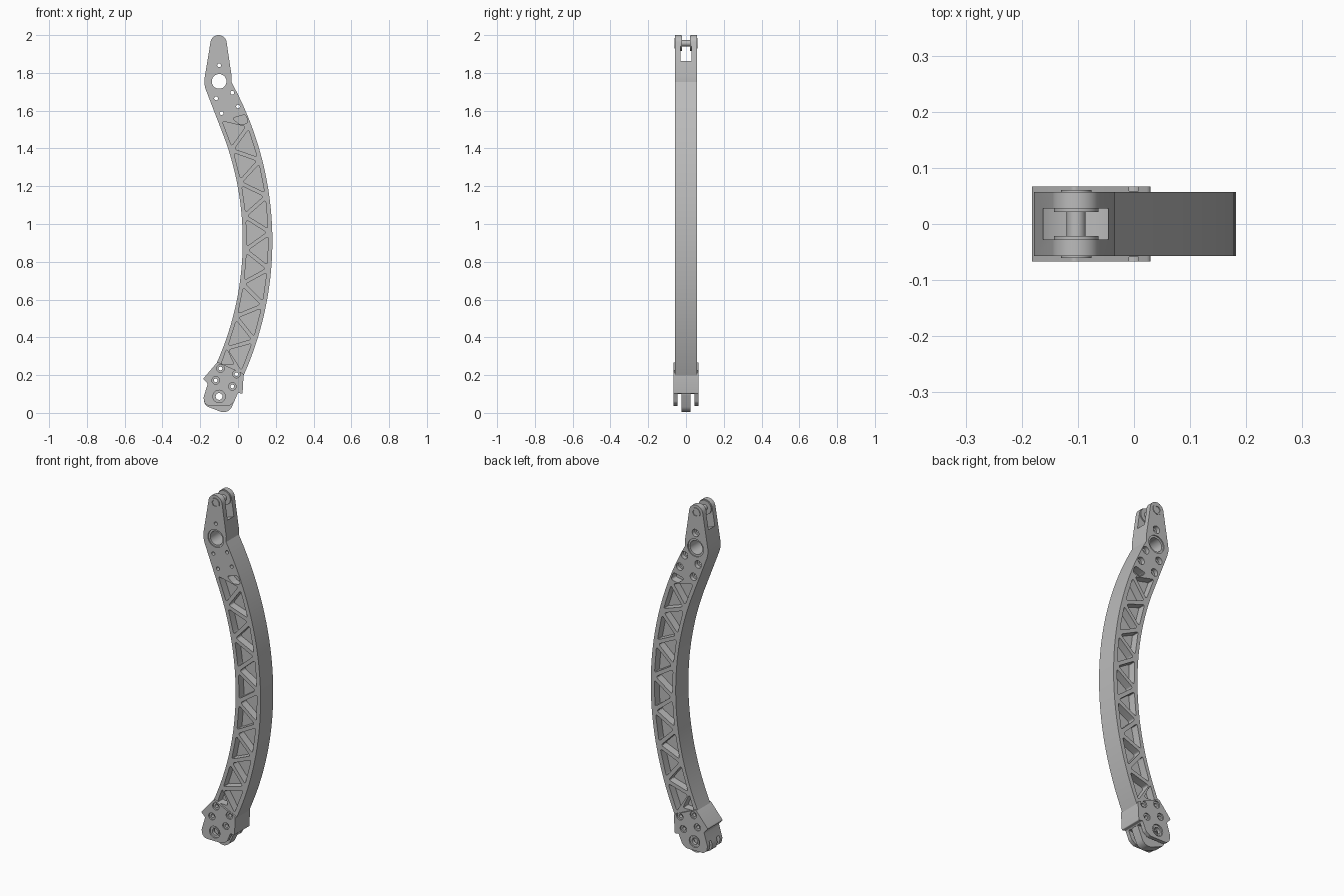
import bpy, bmesh, math
from mathutils import Vector

cube = bpy.data.objects.get("Cube")
if cube:
    bpy.data.objects.remove(cube)

metal = bpy.data.materials.new("satin_grey")
metal.use_nodes = True
GREY = (0.5, 0.5, 0.5, 1)
metal.diffuse_color = GREY
metal.node_tree.nodes["Principled BSDF"].inputs["Base Color"].default_value = GREY

# Main proportions: the beam is a slice of a ring in the xz plane
CX, CZ, R_IN, R_OUT = -1.558, 0.91, 1.583, 1.74
HALF, PLATE, WEB = 0.057, 0.067, 0.013
PIN = (-0.103, 1.957)
BORE = (-0.1, 1.755)
PIVOT = (-0.1, 0.087)
STEP = 0.056


def polar(r, a):
    return (CX + r * math.cos(a), CZ + r * math.sin(a))


def arc(r, a0, a1, n):
    return [polar(r, a0 + (a1 - a0) * i / n) for i in range(n + 1)]


def circle(c, r, n=32, a0=0.0, a1=math.tau):
    return [(c[0] + r * math.cos(a0 + (a1 - a0) * i / n),
             c[1] + r * math.sin(a0 + (a1 - a0) * i / n)) for i in range(n)]


def rounded(pts, d, n=5):
    """Replace each corner with a small curve."""
    out = []
    for i, p in enumerate(pts):
        p = Vector(p)
        ends = []
        for q in (pts[i - 1], pts[(i + 1) % len(pts)]):
            e = Vector(q) - p
            ends.append(p + e.normalized() * min(d, e.length * 0.45))
        for k in range(n + 1):
            t = k / n
            v = ends[0] * (1 - t) ** 2 + p * 2 * t * (1 - t) + ends[1] * t * t
            out.append((v.x, v.y))
    return out


def solid(name, prisms):
    """One object from (profile, y0, y1) prisms."""
    bm = bmesh.new()
    for pts, y0, y1 in prisms:
        face = bm.faces.new([bm.verts.new((x, y0, z)) for x, z in pts])
        ext = bmesh.ops.extrude_face_region(bm, geom=[face])
        verts = [g for g in ext["geom"] if isinstance(g, bmesh.types.BMVert)]
        bmesh.ops.translate(bm, verts=verts, vec=(0, y1 - y0, 0))
    bmesh.ops.recalc_face_normals(bm, faces=bm.faces)
    me = bpy.data.meshes.new(name)
    bm.to_mesh(me)
    bm.free()
    me.materials.append(metal)
    ob = bpy.data.objects.new(name, me)
    bpy.context.collection.objects.link(ob)
    return ob


def cut(ob, prisms):
    """Subtract prisms from an object and discard the cutter."""
    cutter = solid("cutter", prisms)
    cutter.hide_render = True
    mod = ob.modifiers.new("cut", "BOOLEAN")
    mod.operation, mod.solver, mod.object = "DIFFERENCE", "EXACT", cutter
    dg = bpy.context.evaluated_depsgraph_get()
    me = bpy.data.meshes.new_from_object(ob.evaluated_get(dg))
    ob.modifiers.clear()
    ob.data = me
    bpy.data.objects.remove(cutter)


def both_sides(pts, inner, outer):
    return [(pts, inner, outer), (pts, -outer, -inner)]


def through(c, r):
    return (circle(c, r, 24), -0.1, 0.1)


# Curved beam with its tapered fork head
tip = circle(PIN, 0.043, 20, math.radians(8), math.radians(175))
outline = (tip + [(-0.175, 1.785), (-0.178, 1.765), (-0.178, 1.742), (-0.172, 1.715)]
           + arc(R_IN, 0.38, -0.45, 40) + arc(R_OUT, -0.45, 0.505, 48)
           + [(-0.034, 1.785)])
beam = solid("curved_beam", [(outline, -HALF, HALF)])

# Triangular truss pockets, alternating between the two edges
pockets = []
for j in range(-7, 7):
    a = 0.0265 + j * STEP
    base, apex = (1.718, 1.614) if j % 2 else (1.605, 1.709)
    w = STEP - 0.012
    pockets.append([polar(base, a - w), polar(base, a + w), polar(apex, a)])
pockets.append([(-0.03, 1.56), (0.04, 1.58), (0.055, 1.535), (0.01, 1.525)])
pockets.append([(-0.09, 0.255), (-0.06, 0.34), (-0.02, 0.255)])

head_holes = [(-0.1, 1.84), (-0.03, 1.695), (-0.116, 1.665), (0, 1.622), (-0.087, 1.587)]
clamp_holes = [(-0.093, 0.235), (-0.008, 0.205), (-0.118, 0.172), (-0.03, 0.14)]

recesses = []
for p in pockets:
    recesses += both_sides(rounded(p, 0.015), WEB, 0.08)
recesses += both_sides(circle(BORE, 0.05), HALF - 0.006, 0.08)
recesses += [(circle(c, 0.021, 24), 0.034, 0.08) for c in head_holes]
recesses.append((circle(PIN, 0.11, 64), -0.028, 0.028))
cut(beam, recesses)
cut(beam, [through(c, 0.01) for c in head_holes + clamp_holes]
    + [(circle(BORE, 0.039), -0.1, 0.1)])

# Fork pin with inner washers, heads and hex ends
pin = solid("fork_pin", [(circle(PIN, 0.017, 24), -0.04, 0.04)])
washers = solid("pin_washers", both_sides(circle(PIN, 0.04), 0.021, 0.03))
heads = solid("pin_heads", both_sides(circle(PIN, 0.027), 0.05, 0.061))
cut(heads, both_sides(circle(PIN, 0.019, 6), 0.057, 0.08))

# Clamp saddle around the foot of the beam, forked below
clamp_outline = [(-0.108, 0.27), (0.03, 0.207), (0.024, 0.1), (0.0, 0.107),
                 (-0.022, 0.055), (-0.05, 0.036), (-0.155, 0.036), (-0.176, 0.05),
                 (-0.183, 0.08), (-0.16, 0.155), (-0.185, 0.18)]
clamp = solid("foot_clamp", [(rounded(clamp_outline, 0.008), -PLATE, PLATE)])
gap = [(-0.3, -0.1), (0.01, -0.1), (0.01, 0.1), (-0.3, 0.1)]
cut(clamp, [(gap, -0.045, 0.045)])
cut(clamp, [p for c in clamp_holes
            for p in both_sides(circle(c, 0.02, 24), PLATE - 0.008, 0.08)]
    + both_sides(circle(PIVOT, 0.033), PLATE - 0.008, 0.08))
cut(clamp, [through(c, 0.01) for c in clamp_holes] + [through(PIVOT, 0.018)])

# Centre tongue and its pivot bushing
tongue_outline = [(-0.165, 0.13), (-0.183, 0.07), (-0.172, 0.037), (-0.075, 0.0),
                  (-0.04, 0.016), (0.0, 0.107), (-0.01, 0.13)]
tongue = solid("pivot_tongue", [(rounded(tongue_outline, 0.018), -0.024, 0.024)])
cut(tongue, [through(PIVOT, 0.018)])
bushing = solid("pivot_bushings", both_sides(circle(PIVOT, 0.026), 0.044, 0.063))
cut(bushing, [through(PIVOT, 0.018)])

# Smooth the round walls and keep the machined edges crisp
parts = [beam, pin, washers, heads, clamp, tongue, bushing]
bpy.ops.object.select_all(action="DESELECT")
for ob in parts:
    ob.select_set(True)
bpy.context.view_layer.objects.active = beam
bpy.ops.object.shade_smooth_by_angle(angle=math.radians(30))
